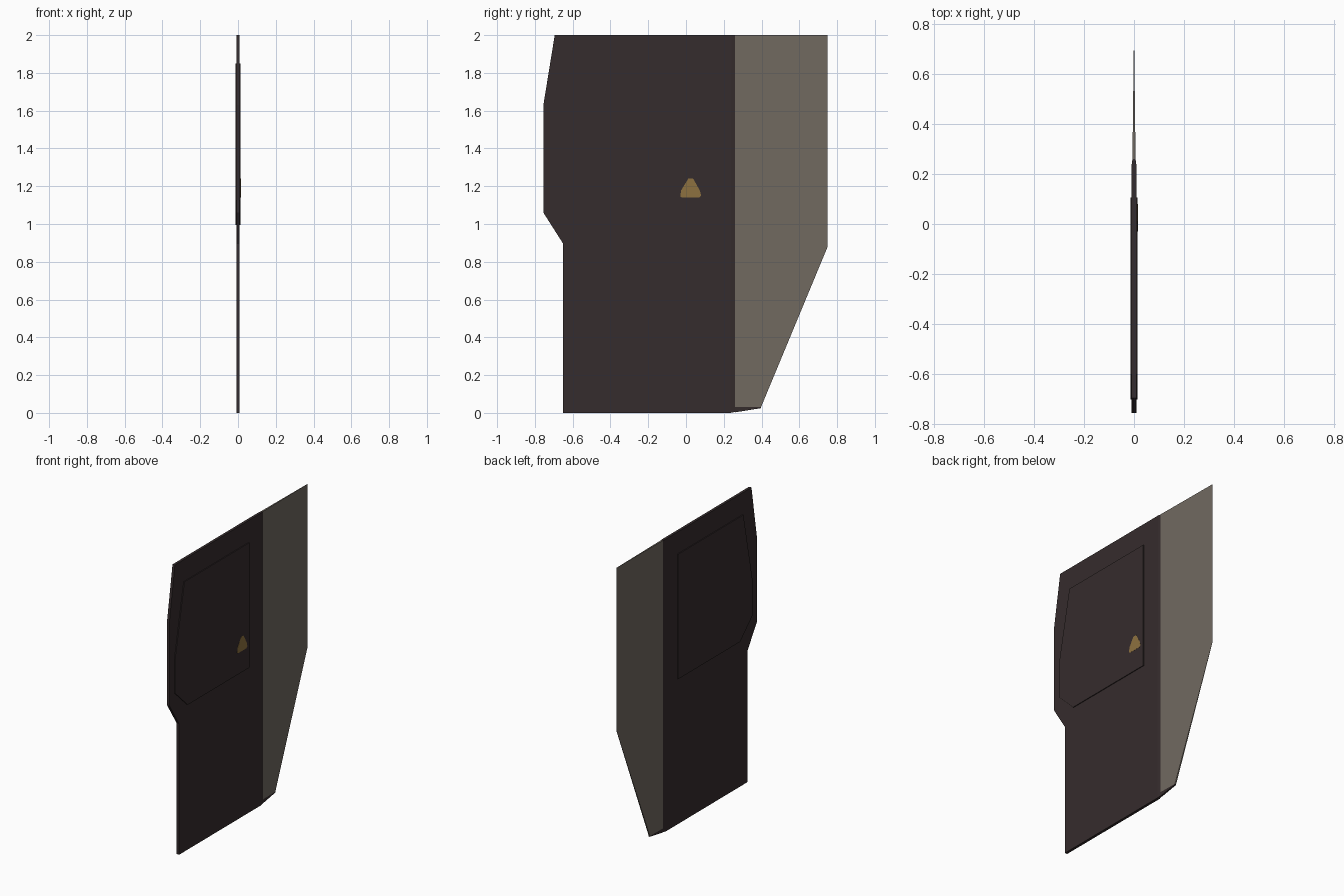
import bpy, bmesh

if "Cube" in bpy.data.objects:
    bpy.data.objects.remove(bpy.data.objects["Cube"])

def material(name, rgb):
    m = bpy.data.materials.new(name)
    m.diffuse_color = (*rgb, 1)
    m.use_nodes = True
    m.node_tree.nodes["Principled BSDF"].inputs["Base Color"].default_value = m.diffuse_color
    return m

dark = material("dark iron", (0.036, 0.025, 0.026))
steel = material("dull steel", (0.165, 0.142, 0.118))
gold = material("old gold", (0.27, 0.165, 0.05))

def slab(name, outline, half, mat, offset=0.0):
    """Closed slab from a (y, z) outline; half(y) is its half thickness."""
    bm = bmesh.new()
    sides = [[bm.verts.new((offset + s * half(y), y, z)) for y, z in outline]
             for s in (1, -1)]
    bm.faces.new(sides[0])
    bm.faces.new(sides[1][::-1])
    n = len(outline)
    for i in range(n):
        j = (i + 1) % n
        bm.faces.new((sides[0][j], sides[0][i], sides[1][i], sides[1][j]))
    bmesh.ops.recalc_face_normals(bm, faces=bm.faces)
    me = bpy.data.meshes.new(name)
    bm.to_mesh(me)
    bm.free()
    me.materials.append(mat)
    ob = bpy.data.objects.new(name, me)
    bpy.context.collection.objects.link(ob)
    return ob

# Main body of the blade
slab("blade_body", [(-0.65, 0), (0.235, 0), (0.24, 2), (-0.695, 2),
                    (-0.755, 1.63), (-0.755, 1.06), (-0.65, 0.895)],
     lambda y: 0.009, dark)

# Chamfered step down to the cutting bevel
slab("bevel_step", [(0.235, 0), (0.26, 0.005), (0.26, 2), (0.24, 2)],
     lambda y: 0.009 if y < 0.25 else 0.006, dark)

# Cutting bevel, tapering to a thin edge
taper = lambda y: 0.006 * (0.75 - y) / 0.49 + 0.0003
slab("cutting_edge", [(0.26, 0.03), (0.397, 0.03), (0.75, 0.88), (0.75, 2),
                      (0.26, 2)], taper, steel)

# Dark sliver under the cutting edge
slab("lower_edge", [(0.26, 0.003), (0.397, 0.025), (0.397, 0.03), (0.26, 0.03)],
     taper, dark)

# Raised panel on both sides
slab("raised_panel", [(-0.60, 1.85), (0.105, 1.85), (0.105, 0.995), (-0.565, 0.995),
                      (-0.70, 1.125), (-0.70, 1.36)], lambda y: 0.0145, dark)

# Gold inlay on the right side only
slab("gold_inlay", [(-0.03, 1.145), (-0.02, 1.14), (0.07, 1.14), (0.08, 1.15),
                    (0.073, 1.178), (0.038, 1.24), (0.012, 1.24), (-0.026, 1.178)],
     lambda y: 0.0006, gold, 0.0146)
